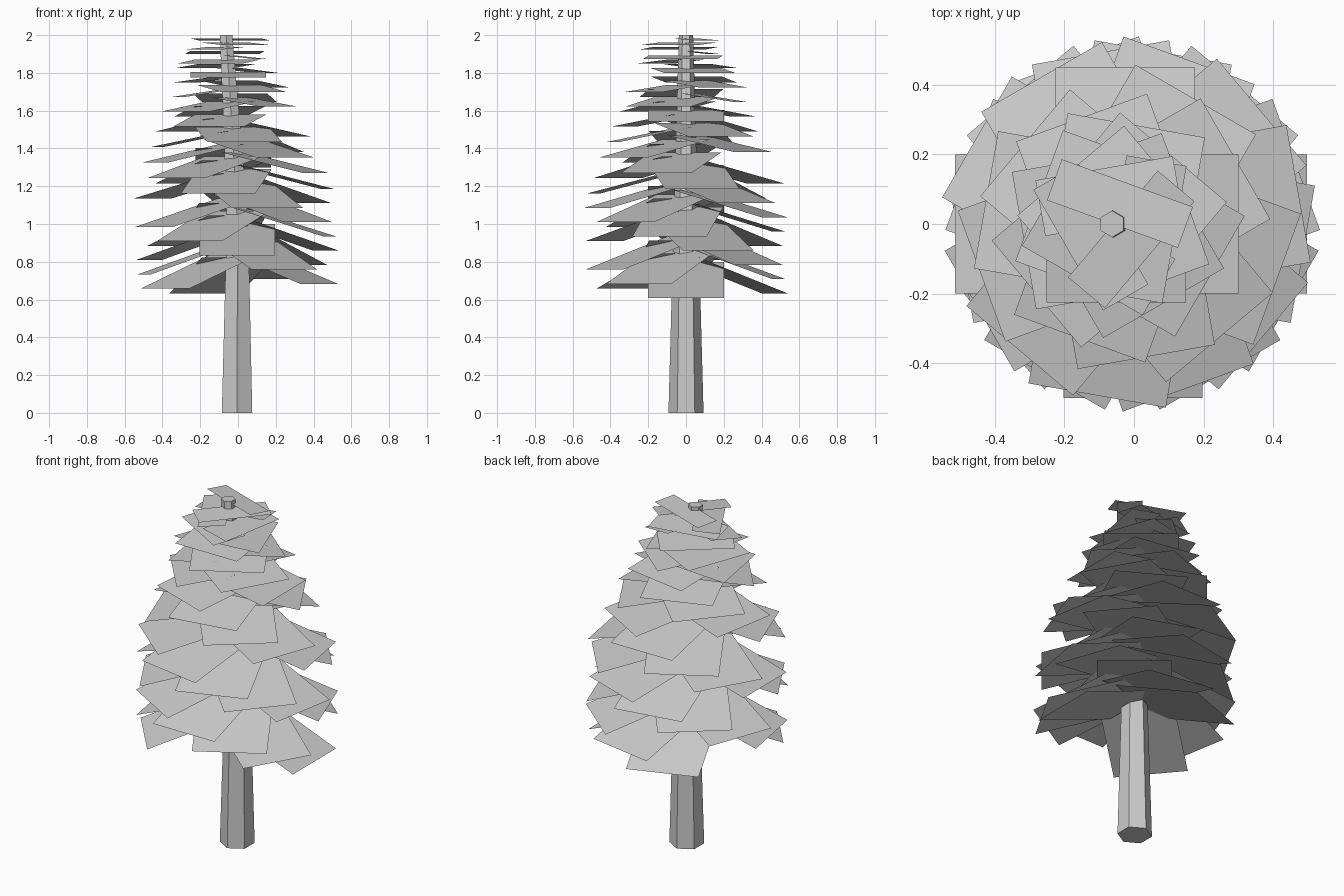
import bpy, bmesh
from math import sin, cos, radians, pi
from mathutils import Vector

cube = bpy.data.objects.get("Cube")
if cube:
    bpy.data.objects.remove(cube)

GREY = (0.6, 0.6, 0.6, 1)
mat = bpy.data.materials.new("pale grey")
mat.use_nodes = True
mat.diffuse_color = GREY
mat.node_tree.nodes["Principled BSDF"].inputs["Base Color"].default_value = GREY

# trunk centre line: (x, z)
AXIS = [(-0.005, 0), (-0.003, 1.0), (-0.025, 1.4), (-0.063, 2.0)]


def axis_x(z):
    for (x0, z0), (x1, z1) in zip(AXIS, AXIS[1:]):
        if z <= z1:
            return x0 + (x1 - x0) * (z - z0) / (z1 - z0)
    return AXIS[-1][0]


def finish(bm, name):
    mesh = bpy.data.meshes.new(name)
    bm.to_mesh(mesh)
    bm.free()
    mesh.materials.append(mat)
    obj = bpy.data.objects.new(name, mesh)
    bpy.context.collection.objects.link(obj)
    return obj


# tapering six-sided trunk, leaning slightly near the top
bm = bmesh.new()
rings = []
for x, z in AXIS:
    r = 0.093 - 0.0275 * z
    rings.append([bm.verts.new((x + r * cos(pi / 6 + k * pi / 3),
                                r * sin(pi / 6 + k * pi / 3), z)) for k in range(6)])
for low, high in zip(rings, rings[1:]):
    for k in range(6):
        n = (k + 1) % 6
        bm.faces.new((low[k], low[n], high[n], high[k]))
bm.faces.new(rings[0][::-1])
bm.faces.new(rings[-1])
finish(bm, "trunk")

# flat branch sheets in a spiral, shorter and flatter towards the top
COUNT, STEP, HALF_WIDTH = 54, radians(110), 0.2
bm = bmesh.new()
for i in range(COUNT):
    z = 0.8 + i * 0.0223
    reach = 0.5 - 0.0125 * max(0, i - 23)
    drop = reach * (0.385 - 0.0057 * i)
    out = Vector((cos(i * STEP), sin(i * STEP), 0))
    side = Vector((-out.y, out.x, 0)) * HALF_WIDTH
    root = Vector((axis_x(z), 0, z))
    tip = root + out * reach - Vector((0, 0, drop))
    bm.faces.new([bm.verts.new(p) for p in
                  (root - side, tip - side, tip + side, root + side)])
finish(bm, "branches")
